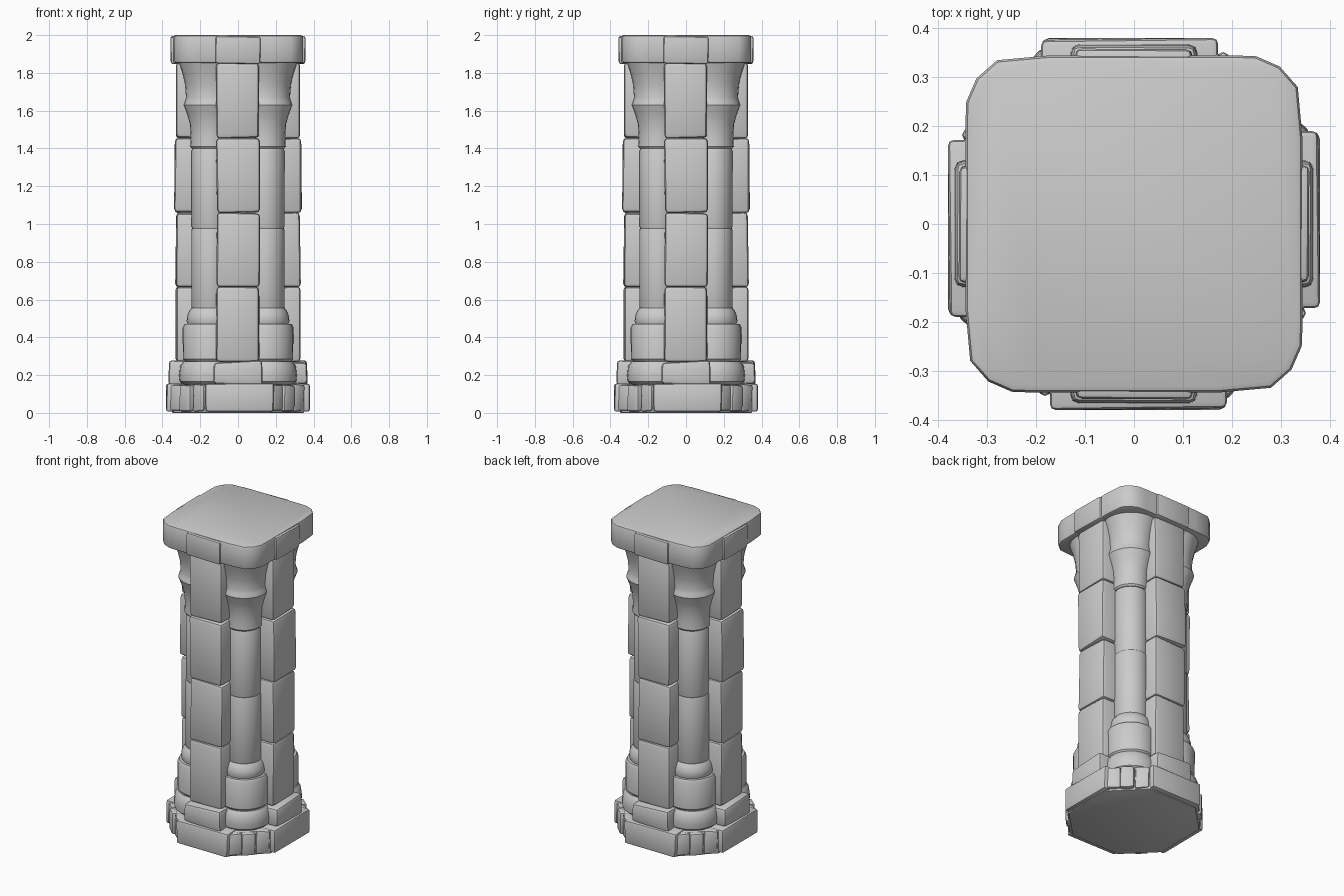
import bpy, bmesh, math, random
from mathutils import Vector, Matrix

random.seed(4)
if "Cube" in bpy.data.objects:
    bpy.data.objects.remove(bpy.data.objects["Cube"])

mat = bpy.data.materials.new("grey_stone")
mat.use_nodes = True
GREY = (0.6, 0.6, 0.6, 1)
mat.diffuse_color = GREY
mat.node_tree.nodes["Principled BSDF"].inputs["Base Color"].default_value = GREY

SIDES = ["front", "left", "back", "right"]
CORNERS = ["front_left", "back_left", "back_right", "front_right"]
C = 0.145  # offset of the corner columns from each axis


def finish(bm, name, places=("",)):
    """Make the object, or four copies of it turned about the z axis."""
    bmesh.ops.recalc_face_normals(bm, faces=bm.faces)
    mesh = bpy.data.meshes.new(name)
    bm.to_mesh(mesh)
    bm.free()
    mesh.materials.append(mat)
    for k, place in enumerate(places):
        obj = bpy.data.objects.new(f"{place}_{name}".strip("_"), mesh)
        bpy.context.collection.objects.link(obj)
        obj.rotation_euler.z = k * math.pi / 2
        if k == 0:
            bpy.ops.object.select_all(action="DESELECT")
            obj.select_set(True)
            bpy.context.view_layer.objects.active = obj
            bpy.ops.object.shade_smooth_by_angle(angle=math.radians(35))


def bevel(bm, edges, size):
    bmesh.ops.bevel(bm, geom=edges, offset=size, segments=2,
                    profile=0.5, affect="EDGES")


def stone(name, lo, hi, places=SIDES, size=0.018, wobble=0.005, turn=Matrix()):
    """A worn block with softened edges."""
    lo, hi = Vector(lo), Vector(hi)
    bm = bmesh.new()
    bmesh.ops.create_cube(bm, size=1)
    for v in bm.verts:
        v.co = (lo + hi) / 2 + v.co * (hi - lo)
        v.co += Vector([random.uniform(-wobble, wobble) for _ in range(3)])
    bevel(bm, bm.edges[:], size)
    bmesh.ops.transform(bm, matrix=turn, verts=bm.verts)
    finish(bm, name, places)


def drum(name, profile, c=C, sides=24):
    """A turned piece of a corner column, from (radius, height) pairs."""
    bm = bmesh.new()
    pts = [(0, profile[0][1])] + profile + [(0, profile[-1][1])]
    verts = [bm.verts.new((c + r, -c, z)) for r, z in pts]
    edges = [bm.edges.new(pair) for pair in zip(verts, verts[1:])]
    bmesh.ops.spin(bm, geom=verts + edges, cent=(c, -c, 0), axis=(0, 0, 1),
                   angle=math.tau, steps=sides, use_merge=True)
    bmesh.ops.remove_doubles(bm, verts=bm.verts, dist=0.0001)
    finish(bm, name, CORNERS)


def prism(name, quarter, z0, z1, size):
    """A slab whose outline is one quarter turned four times."""
    bm = bmesh.new()
    outline = [Matrix.Rotation(k * math.pi / 2, 3, "Z") @ Vector((x, y, z0))
               for k in range(4) for x, y in quarter]
    face = bm.faces.new([bm.verts.new(p) for p in outline])
    top = bmesh.ops.extrude_face_region(bm, geom=[face], use_keep_orig=True)["geom"]
    bmesh.ops.translate(bm, vec=(0, 0, z1 - z0),
                        verts=[g for g in top if isinstance(g, bmesh.types.BMVert)])
    rims = [e for e in bm.edges if abs(e.verts[0].co.z - e.verts[1].co.z) < 0.001]
    bevel(bm, rims, size)
    finish(bm, name)


# Plinth: octagonal core, a long block on each side, broken stones at corners
prism("plinth_core", [(0.35, -0.17), (0.35, 0.17)], 0, 0.15, 0.006)
stone("plinth_block", (-0.17, -0.378, 0.008), (0.188, -0.2, 0.155), size=0.012, wobble=0.003)
diagonal = Matrix.Rotation(math.pi / 4, 4, "Z")
for i, (x, out) in enumerate([(-0.088, 0.385), (-0.005, 0.397), (0.08, 0.38)]):
    stone(f"plinth_chip_{i + 1}", (x - 0.04, -out, 0.01), (x + 0.04, -0.25, 0.15),
          CORNERS, size=0.012, turn=diagonal)

# Second course: blocks on the sides, round stones under the columns
stone("course_block", (-0.125, -0.362, 0.15), (0.128, -0.15, 0.272), wobble=0.008)
drum("course_drum", [(0.14, 0.15), (0.158, 0.165), (0.162, 0.2), (0.155, 0.25), (0.138, 0.272)], 0.15)

# Shaft: stacked blocks on each side around a hidden core
prism("shaft_core", [(0.17, -0.17)], 0.1, 1.9, 0.005)
levels = [0.272, 0.667, 1.06, 1.455, 1.855]
for i, (z0, z1) in enumerate(zip(levels, levels[1:])):
    out = 0.336 if i == 2 else 0.33
    stone(f"shaft_block_{i + 1}", (-0.114, -out, z0), (0.114, -0.1, z1), size=0.02, wobble=0.004)

# Corner columns: footing, rolled ring, two shaft drums, flared capital
drum("column_footing", [(0.135, 0.272), (0.147, 0.285), (0.148, 0.45), (0.138, 0.47)])
drum("column_ring", [(0.12, 0.465), (0.127, 0.485), (0.124, 0.515), (0.113, 0.54), (0.102, 0.555)])
drum("column_lower", [(0.098, 0.55), (0.102, 0.56), (0.102, 0.965), (0.098, 0.975)])
drum("column_upper", [(0.097, 0.975), (0.1, 0.985), (0.1, 1.39), (0.095, 1.4)])
drum("capital_bell", [(0.1, 1.4), (0.108, 1.41), (0.105, 1.46), (0.11, 1.53), (0.124, 1.58), (0.143, 1.63),
                      (0.135, 1.655), (0.13, 1.67), (0.136, 1.74), (0.15, 1.8), (0.17, 1.86)])

# Top slab with a shallow proud block in the middle of each side
prism("top_slab", [(0.345, -0.2), (0.345, 0.17), (0.335, 0.28), (0.298, 0.322), (0.25, 0.343)],
      1.852, 2.0, 0.014)
stone("top_block", (-0.118, -0.357, 1.848), (0.118, -0.2, 1.993), size=0.012, wobble=0.003)
